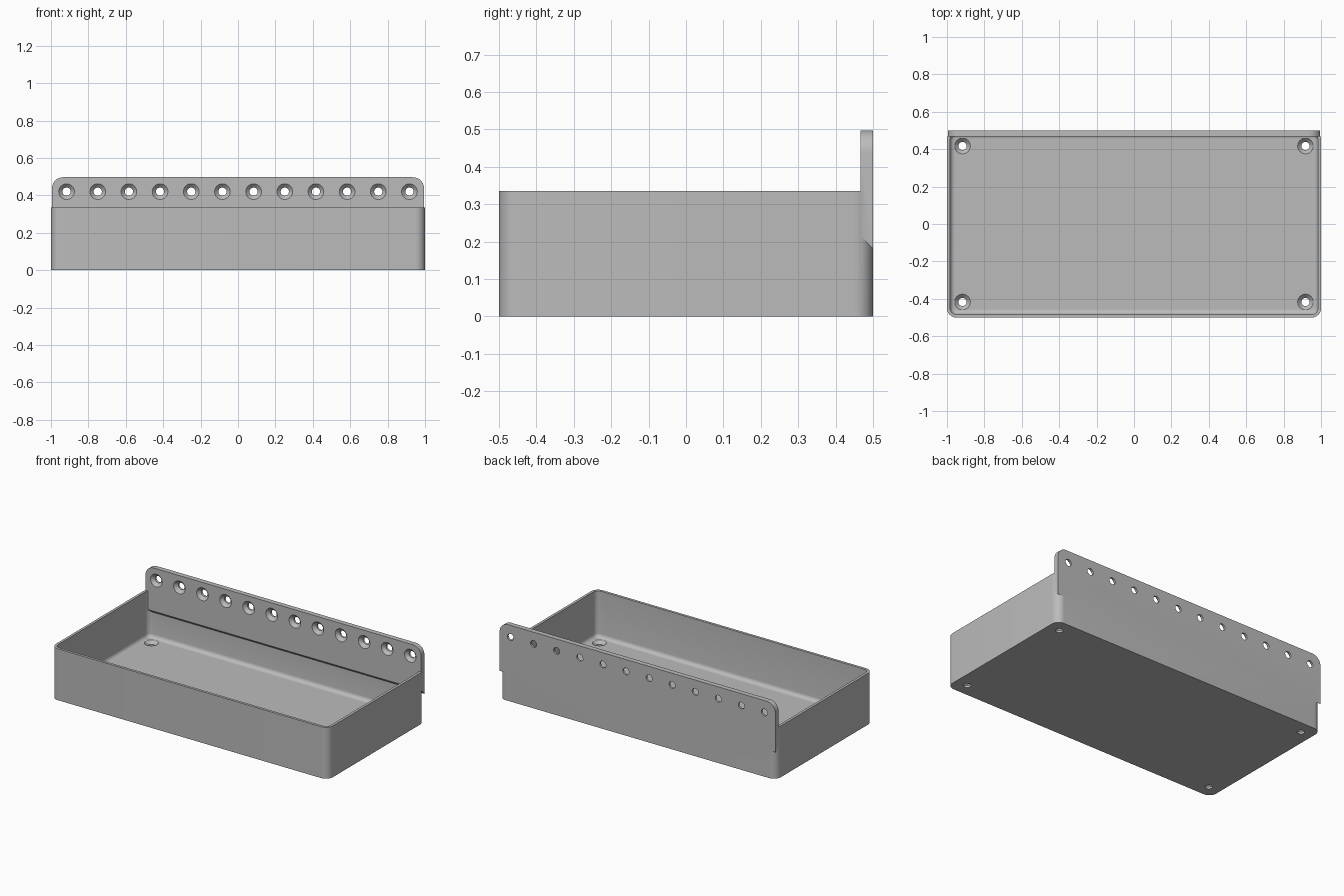
import bpy
import bmesh
import math
from mathutils import Matrix

cube = bpy.data.objects.get("Cube")
if cube:
    bpy.data.objects.remove(cube, do_unlink=True)

grey = bpy.data.materials.new("plain grey")
grey.use_nodes = True
COLOUR = (0.5, 0.5, 0.5, 1)
grey.diffuse_color = COLOUR
grey.node_tree.nodes["Principled BSDF"].inputs["Base Color"].default_value = COLOUR

HEIGHT, WALL, FLOOR, LIP = 0.335, 0.017, 0.033, 0.033
HOLE, SINK, SINK_DEPTH = 0.022, 0.042, 0.02


def make(name, bm):
    bmesh.ops.recalc_face_normals(bm, faces=bm.faces)
    mesh = bpy.data.meshes.new(name)
    bm.to_mesh(mesh)
    bm.free()
    mesh.materials.append(grey)
    ob = bpy.data.objects.new(name, mesh)
    bpy.context.collection.objects.link(ob)
    return ob


def bevel(bm, edges, radius, segments):
    bmesh.ops.bevel(bm, geom=edges, offset=radius, segments=segments,
                    profile=0.5, affect='EDGES')


def rounded_box(name, half_x, half_y, low, high, corner, base=0):
    """Box with round upright corners and, if asked, a round lower edge."""
    bm = bmesh.new()
    size = Matrix.Diagonal((2 * half_x, 2 * half_y, high - low, 1))
    bmesh.ops.create_cube(bm, size=1, matrix=Matrix.Translation((0, 0, (low + high) / 2)) @ size)
    upright = [e for e in bm.edges if abs(e.verts[0].co.z - e.verts[1].co.z) > 0.01]
    bevel(bm, upright, corner, 10)
    if base:
        bevel(bm, [e for e in bm.edges if all(v.co.z < low + 0.001 for v in e.verts)], base, 5)
    return make(name, bm)


def combine(target, other, operation):
    mod = target.modifiers.new("combine", 'BOOLEAN')
    mod.operation, mod.object, mod.solver = operation, other, 'EXACT'
    bpy.context.view_layer.objects.active = target
    bpy.ops.object.modifier_apply(modifier=mod.name)
    bpy.data.objects.remove(other, do_unlink=True)


def screw_cutter(matrix):
    """Countersunk hole, its wide mouth at the origin and its shaft along -z."""
    bm = bmesh.new()
    rings = []
    for radius, z in ((SINK, 0.01), (SINK, 0), (HOLE, -SINK_DEPTH), (HOLE, -0.06)):
        ring = bmesh.ops.create_circle(bm, segments=32, radius=radius,
                                       matrix=Matrix.Translation((0, 0, z)))["verts"]
        rings.append(ring)
    for a, b in zip(rings, rings[1:]):
        for i in range(32):
            j = (i + 1) % 32
            bm.faces.new((a[i], a[j], b[j], b[i]))
    bm.faces.new(rings[0])
    bm.faces.new(rings[-1])
    bm.transform(matrix)
    return make("screw_cutter", bm)


# Hollow tray with a rounded inside edge
tray = rounded_box("wall_tray", 1, 0.5, 0, HEIGHT, 0.05)
cavity = rounded_box("cavity_cutter", 1 - WALL, 0.5 - WALL, FLOOR, 0.5, 0.05 - WALL, 0.025)
combine(tray, cavity, 'DIFFERENCE')

# Mounting plate at the back, with a sloping underside and round top corners
bm = bmesh.new()
outline = ((0.5 - LIP, 0.215), (0.5, 0.18), (0.5, 0.497), (0.5 - LIP, 0.497))
face = bm.faces.new([bm.verts.new((-0.995, y, z)) for y, z in outline])
end = bmesh.ops.extrude_face_region(bm, geom=[face])["geom"]
bmesh.ops.translate(bm, vec=(1.99, 0, 0),
                    verts=[v for v in end if isinstance(v, bmesh.types.BMVert)])
top_ends = [e for e in bm.edges if all(v.co.z > 0.49 for v in e.verts)
            and abs(e.verts[0].co.x - e.verts[1].co.x) < 0.01]
bevel(bm, top_ends, 0.06, 10)
combine(tray, make("mounting_plate", bm), 'UNION')

# Row of countersunk holes through the plate
for i in range(12):
    place = Matrix.Translation(((i - 5.5) / 6, 0.5 - LIP, 0.42))
    combine(tray, screw_cutter(place @ Matrix.Rotation(math.pi / 2, 4, 'X')), 'DIFFERENCE')

# Countersunk holes in the floor corners
for x in (-0.917, 0.917):
    for y in (-0.417, 0.417):
        combine(tray, screw_cutter(Matrix.Translation((x, y, FLOOR))), 'DIFFERENCE')

bpy.ops.object.select_all(action='DESELECT')
tray.select_set(True)
bpy.context.view_layer.objects.active = tray
bpy.ops.object.shade_smooth_by_angle(angle=math.radians(30))
